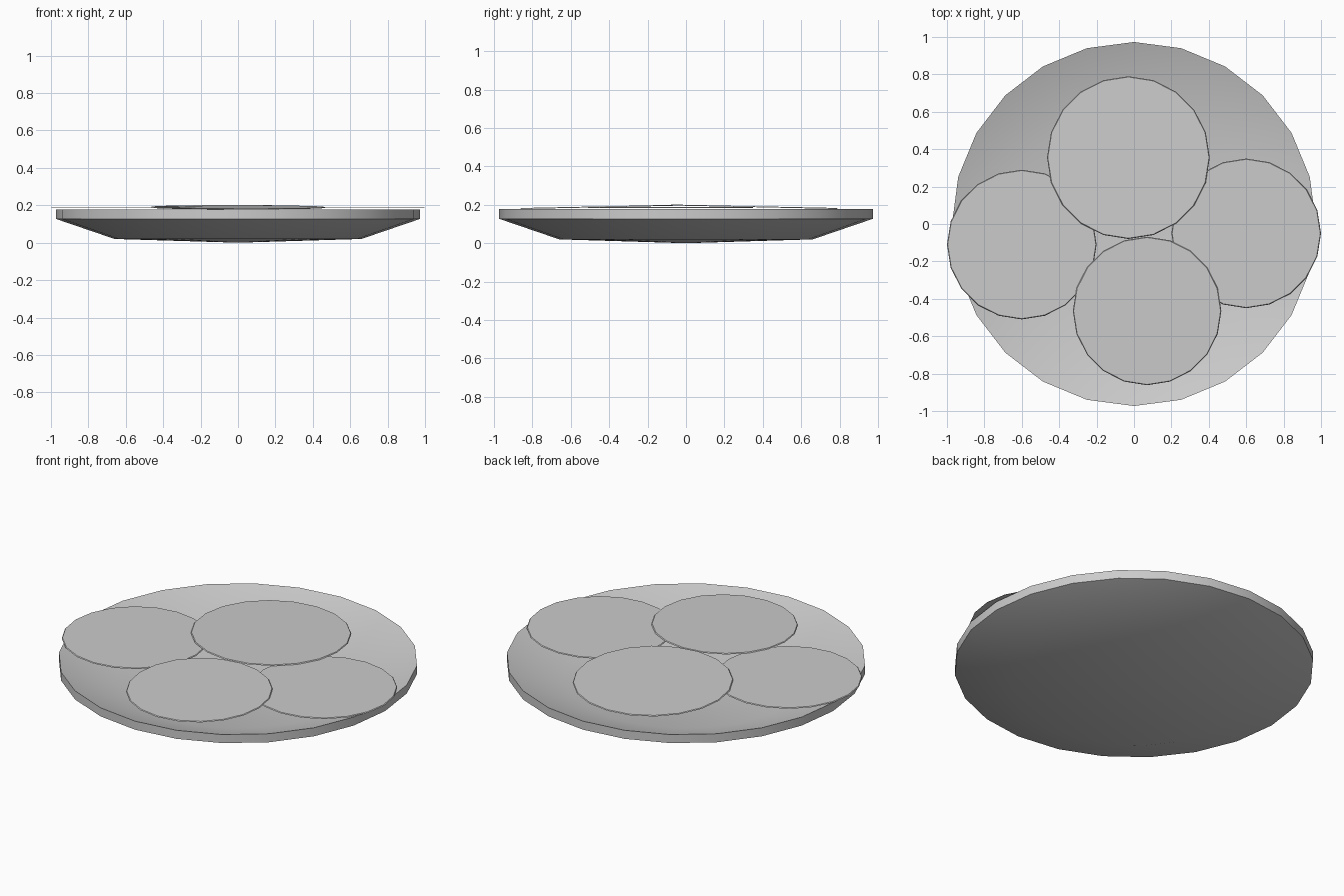
import bpy
import bmesh
import math
from mathutils import Matrix

default = bpy.data.objects.get("Cube")
if default:
    bpy.data.objects.remove(default, do_unlink=True)


def make_material(name, colour):
    mat = bpy.data.materials.new(name)
    mat.use_nodes = True
    mat.diffuse_color = colour
    mat.node_tree.nodes["Principled BSDF"].inputs["Base Color"].default_value = colour
    return mat


grey = make_material("light grey", (0.6, 0.6, 0.6, 1))


def add_object(name, bm):
    bmesh.ops.recalc_face_normals(bm, faces=bm.faces)
    mesh = bpy.data.meshes.new(name)
    bm.to_mesh(mesh)
    bm.free()
    mesh.materials.append(grey)
    obj = bpy.data.objects.new(name, mesh)
    bpy.context.collection.objects.link(obj)
    bpy.ops.object.select_all(action="DESELECT")
    obj.select_set(True)
    bpy.context.view_layer.objects.active = obj
    bpy.ops.object.shade_smooth_by_angle(angle=math.radians(35))
    return obj


# Dished plate: profile spun around the vertical axis
def make_plate(sides=24):
    profile = [(0, 0), (0.66, 0.02), (0.973, 0.127), (0.973, 0.178), (0.66, 0.07), (0, 0.05)]
    bm = bmesh.new()
    verts = [bm.verts.new((r, 0, z)) for r, z in profile]
    edges = [bm.edges.new(pair) for pair in zip(verts, verts[1:])]
    bmesh.ops.spin(bm, geom=verts + edges, cent=(0, 0, 0), axis=(0, 0, 1),
                   angle=math.tau, steps=sides)
    bmesh.ops.remove_doubles(bm, verts=bm.verts, dist=0.0005)
    return add_object("plate", bm)


# Thin round slice, optionally leaning toward the front or back
def make_slice(name, x, y, z, radius, tilt=0.0, sides=20):
    bm = bmesh.new()
    bmesh.ops.create_cone(bm, cap_ends=True, segments=sides, radius1=radius,
                          radius2=radius - 0.004, depth=0.005)
    obj = add_object(name, bm)
    obj.matrix_world = Matrix.Translation((x, y, z)) @ Matrix.Rotation(math.radians(tilt), 4, "X")
    return obj


make_plate()
make_slice("right_slice", -0.6, -0.11, 0.187, 0.4)
make_slice("left_slice", 0.6, -0.05, 0.187, 0.4)
make_slice("front_slice", 0.07, -0.465, 0.189, 0.397, tilt=1.2)
make_slice("back_slice", -0.03, 0.355, 0.19, 0.435, tilt=-1.2)
